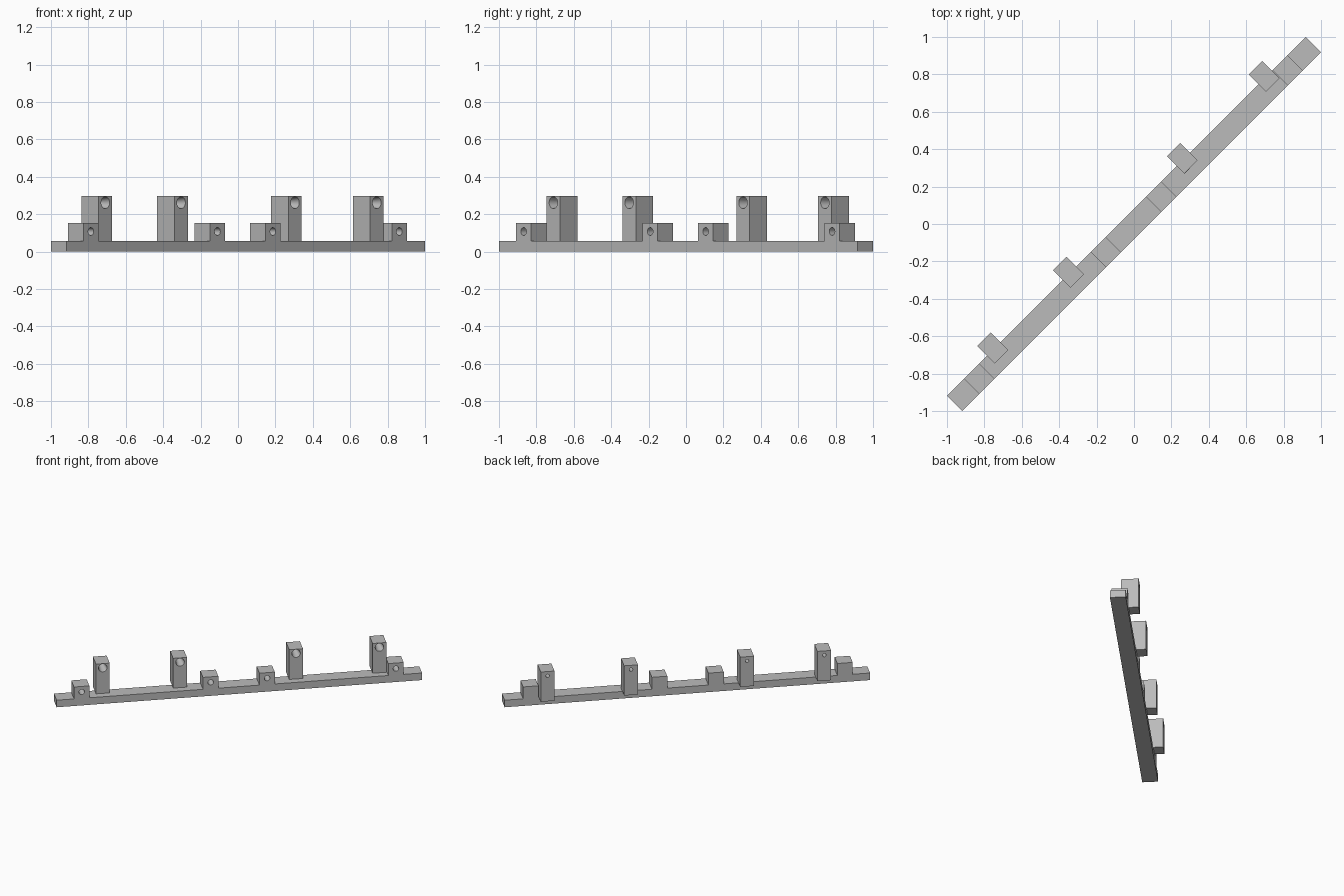
import bpy, math
from mathutils import Matrix, Vector

if "Cube" in bpy.data.objects:
    bpy.data.objects.remove(bpy.data.objects["Cube"], do_unlink=True)

grey = bpy.data.materials.new("plain_grey")
grey.use_nodes = True
colour = (0.5, 0.5, 0.5, 1)
grey.diffuse_color = colour
grey.node_tree.nodes["Principled BSDF"].inputs["Base Color"].default_value = colour

# The whole rack runs along the diagonal: local x is along the rail
TURN = Matrix.Rotation(math.radians(45), 4, "Z")
HALF_LENGTH, HALF_WIDTH, RAIL_TOP = 1.356, 0.058, 0.057


def box(name, low, high):
    low, high = Vector(low), Vector(high)
    bpy.ops.mesh.primitive_cube_add(size=1)
    ob = bpy.context.object
    ob.name = name
    ob.data.transform(TURN @ Matrix.Translation((low + high) / 2)
                      @ Matrix.Diagonal((*(high - low), 1)))
    ob.data.materials.append(grey)
    return ob


def drill(ob, u, z, start, end, r_start, r_end):
    """Cut a round hole running from the front towards the back."""
    bpy.ops.mesh.primitive_cone_add(vertices=32, radius1=r_start, radius2=r_end,
                                    depth=end - start)
    cutter = bpy.context.object
    cutter.data.transform(TURN @ Matrix.Translation((u, (start + end) / 2, z))
                          @ Matrix.Rotation(math.radians(-90), 4, "X"))
    cutter.data.materials.append(grey)
    cutter.hide_render = True
    mod = ob.modifiers.new("hole", "BOOLEAN")
    mod.object, mod.solver = cutter, "EXACT"
    bpy.context.view_layer.objects.active = ob
    bpy.ops.object.modifier_apply(modifier=mod.name)
    bpy.data.objects.remove(cutter, do_unlink=True)


# Base rail
box("rail", (-HALF_LENGTH, -HALF_WIDTH, 0), (HALF_LENGTH, HALF_WIDTH, RAIL_TOP))

# Low blocks with blind holes in front
for i, u in enumerate((-1.17, -0.213, 0.206, 1.162), 1):
    block = box(f"low_block_{i}", (u - 0.057, -HALF_WIDTH, RAIL_TOP),
                (u + 0.057, HALF_WIDTH, 0.153))
    drill(block, u, 0.108, -HALF_WIDTH - 0.002, 0.03, 0.021, 0.019)

# Tall posts overhanging the back, with tapered through holes
for i, u in enumerate((-1.003, -0.43, 0.431, 1.05), 1):
    post = box(f"tall_post_{i}", (u - 0.051, 0, RAIL_TOP), (u + 0.051, 0.131, 0.297))
    drill(post, u, 0.262, -0.002, 0.133, 0.032, 0.013)

# Smooth hole walls, crisp edges
bpy.ops.object.select_all(action="DESELECT")
for ob in bpy.data.objects:
    if ob.type == "MESH":
        ob.select_set(True)
        bpy.context.view_layer.objects.active = ob
bpy.ops.object.shade_smooth_by_angle(angle=math.radians(30))
